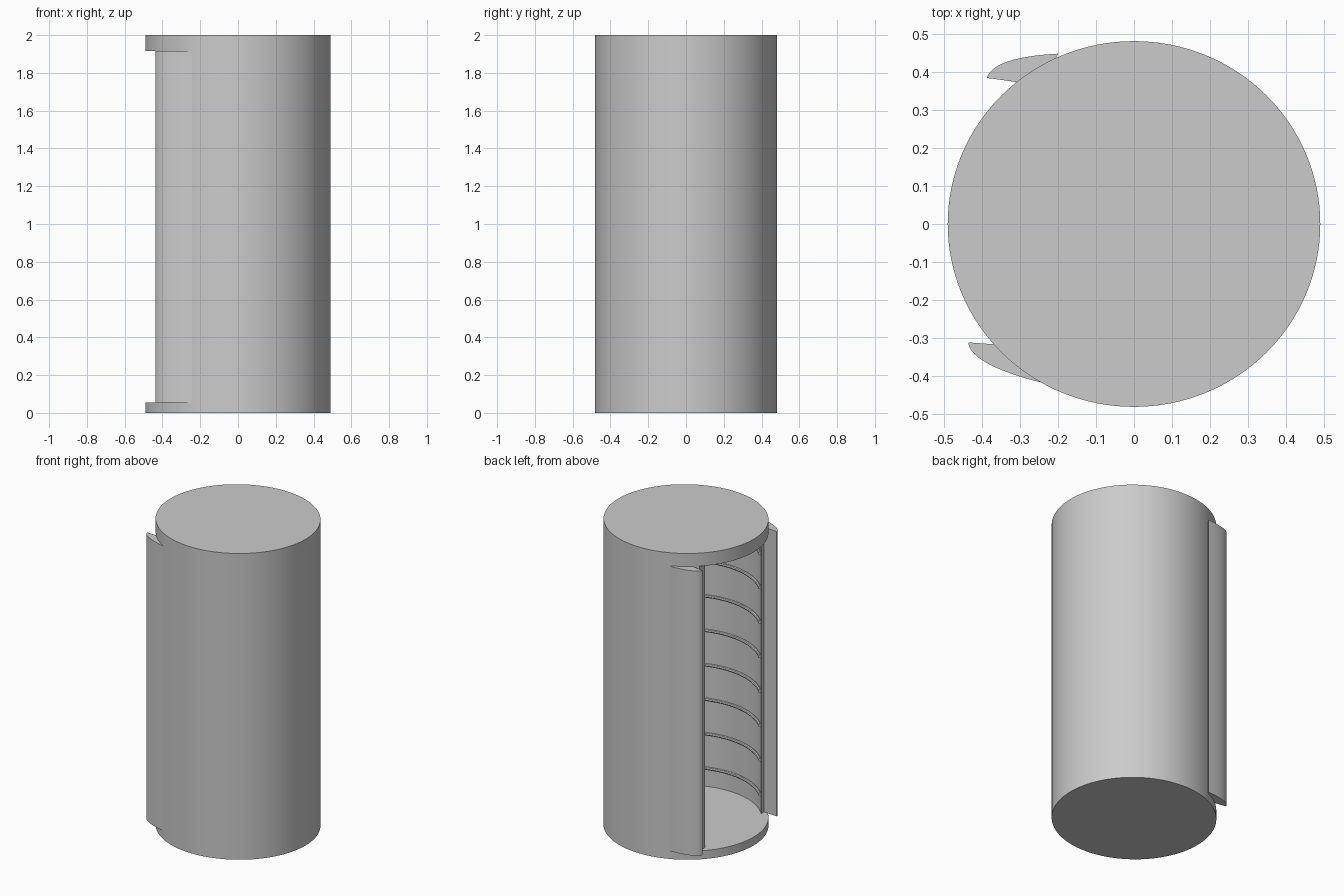
import bpy
import bmesh
import math
from mathutils import Vector

if "Cube" in bpy.data.objects:
    bpy.data.objects.remove(bpy.data.objects["Cube"], do_unlink=True)

HEIGHT = 2.0
FLOOR, CEILING = 0.055, 1.915
OUTER = (0.491, 0.482)      # half widths of the shell in x and y
INNER = (0.451, 0.441)      # half widths of the cavity
OPENING_X = -0.34           # plane of the cut edges of the wall

grey = bpy.data.materials.new("light grey")
grey.use_nodes = True
grey.diffuse_color = (0.6, 0.6, 0.6, 1)
grey.node_tree.nodes["Principled BSDF"].inputs["Base Color"].default_value = (0.6, 0.6, 0.6, 1)


def arc(radii, start, end, steps):
    """Points along an elliptical arc, angles in radians."""
    angles = [start + (end - start) * i / steps for i in range(steps + 1)]
    return [(radii[0] * math.cos(a), radii[1] * math.sin(a)) for a in angles]


def prism(name, outline, bottom, top):
    """Upright solid with the given plan outline."""
    bm = bmesh.new()
    face = bm.faces.new([bm.verts.new((x, y, bottom)) for x, y in outline])
    extruded = bmesh.ops.extrude_face_region(bm, geom=[face])["geom"]
    verts = [v for v in extruded if isinstance(v, bmesh.types.BMVert)]
    bmesh.ops.translate(bm, verts=verts, vec=(0, 0, top - bottom))
    bmesh.ops.recalc_face_normals(bm, faces=bm.faces)
    mesh = bpy.data.meshes.new(name)
    bm.to_mesh(mesh)
    bm.free()
    mesh.materials.append(grey)
    obj = bpy.data.objects.new(name, mesh)
    bpy.context.collection.objects.link(obj)
    return obj


def activate(obj):
    bpy.ops.object.select_all(action="DESELECT")
    obj.select_set(True)
    bpy.context.view_layer.objects.active = obj


def smooth(obj):
    activate(obj)
    bpy.ops.object.shade_smooth_by_angle(angle=math.radians(30))


# Cylindrical shell with solid floor and roof, hollowed and opened on one side
shell = prism("shell", arc(OUTER, 0, math.tau, 128)[:-1], 0, HEIGHT)
edge_angle = math.acos(OPENING_X / INNER[0])
cavity = arc(INNER, -edge_angle, edge_angle, 96)
cavity += [(OPENING_X, 0.6), (-0.6, 0.6), (-0.6, -0.6), (OPENING_X, -0.6)]
cutter = prism("cavity_cutter", cavity, FLOOR, CEILING)
cutter.hide_render = True
cut = shell.modifiers.new("cavity", "BOOLEAN")
cut.operation = "DIFFERENCE"
cut.solver = "EXACT"
cut.object = cutter
activate(shell)
bpy.ops.object.modifier_apply(modifier=cut.name)
bpy.data.objects.remove(cutter, do_unlink=True)
smooth(shell)


# Curved door leaves folded back beside the opening
def door(name, root, bulge, tip, buried):
    a, b, c = Vector(root), Vector(bulge), Vector(tip)
    curve = []
    for i in range(17):
        t = i / 16
        curve.append(tuple(a * (1 - t) ** 2 + b * 2 * t * (1 - t) + c * t * t))
    smooth(prism(name, curve + buried, FLOOR, CEILING))


door("front_door", (-0.215, -0.425), (-0.43, -0.375), (-0.437, -0.312),
     [(-0.332, -0.32), (-0.25, -0.39)])
door("back_door", (-0.2, 0.449), (-0.37, 0.44), (-0.388, 0.385),
     [(-0.3, 0.373), (-0.22, 0.41)])

# Thin ribs around the inside wall
for i in range(8):
    data = bpy.data.curves.new("inner_rib", "CURVE")
    data.dimensions = "3D"
    data.bevel_depth = 0.01
    data.bevel_resolution = 2
    data.use_fill_caps = True
    points = arc((0.445, 0.435), -edge_angle + 0.03, edge_angle - 0.03, 64)
    spline = data.splines.new("POLY")
    spline.points.add(len(points) - 1)
    for point, (x, y) in zip(spline.points, points):
        point.co = (x, y, 0.175 + 0.225 * i, 1)
    data.materials.append(grey)
    rib = bpy.data.objects.new("inner_rib", data)
    bpy.context.collection.objects.link(rib)
    activate(rib)
    bpy.ops.object.convert(target="MESH")
    smooth(bpy.context.object)
